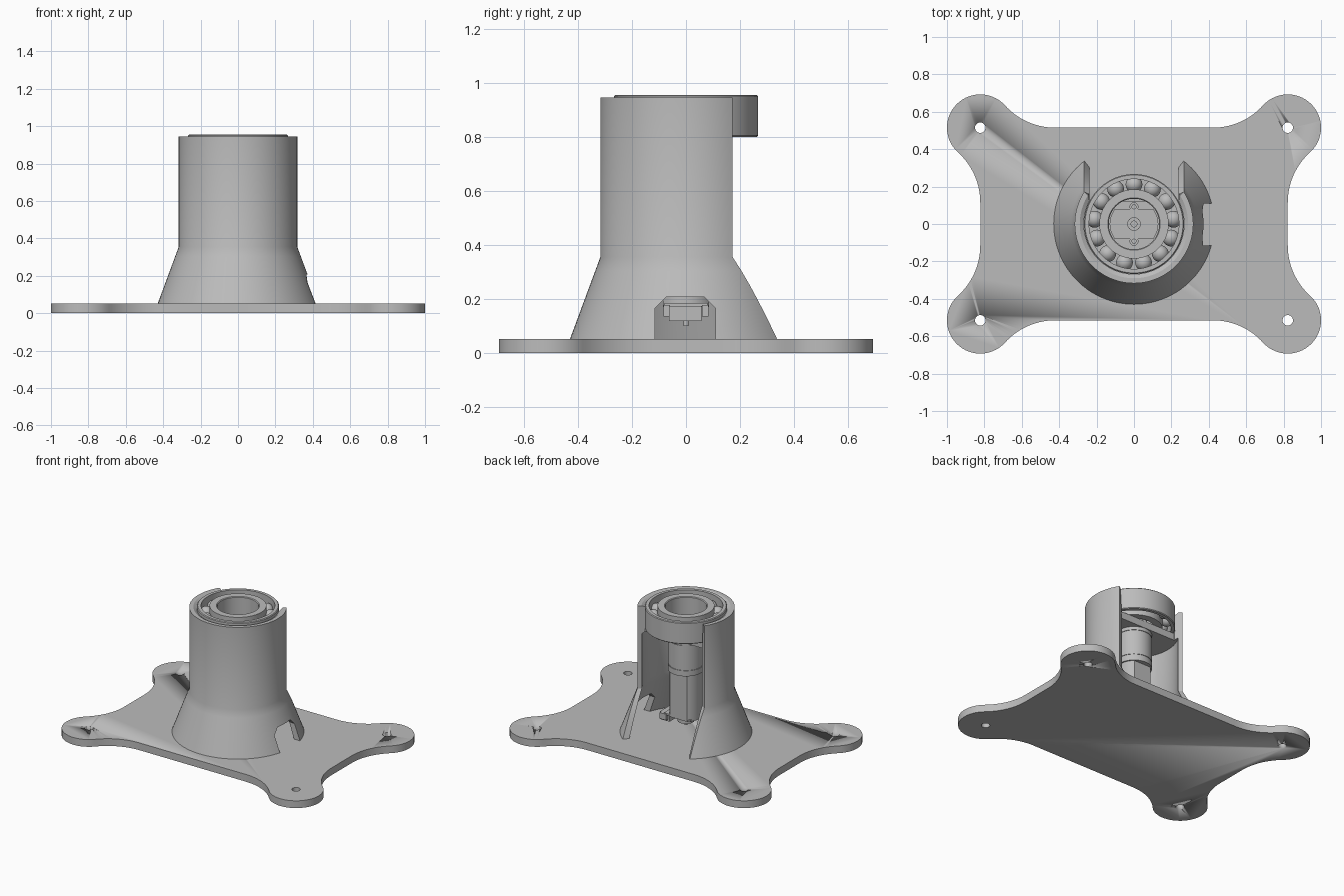
import bpy, bmesh
from math import sin, cos, acos, asin, atan2, pi, tau
from mathutils import Matrix, Vector

if "Cube" in bpy.data.objects:
    bpy.data.objects.remove(bpy.data.objects["Cube"])

grey = bpy.data.materials.new("plain grey")
grey.use_nodes = True
COLOUR = (0.5, 0.5, 0.5, 1)
grey.diffuse_color = COLOUR
grey.node_tree.nodes["Principled BSDF"].inputs["Base Color"].default_value = COLOUR


def finish(name, bm, smooth=True):
    bmesh.ops.recalc_face_normals(bm, faces=bm.faces)
    mesh = bpy.data.meshes.new(name)
    bm.to_mesh(mesh)
    bm.free()
    mesh.materials.append(grey)
    ob = bpy.data.objects.new(name, mesh)
    bpy.context.collection.objects.link(ob)
    if smooth:
        select(ob)
        bpy.ops.object.shade_smooth_by_angle(angle=0.5)
    return ob


def select(ob):
    bpy.ops.object.select_all(action='DESELECT')
    ob.select_set(True)
    bpy.context.view_layer.objects.active = ob


def prism(name, points, vec, smooth=True):
    """Extrude a flat outline of 3D points along vec."""
    bm = bmesh.new()
    face = bm.faces.new([bm.verts.new(p) for p in points])
    new = bmesh.ops.extrude_face_region(bm, geom=[face])["geom"]
    moved = [v for v in new if isinstance(v, bmesh.types.BMVert)]
    bmesh.ops.translate(bm, verts=moved, vec=vec)
    return finish(name, bm, smooth)


def box(name, lo, hi):
    x, y, z = lo
    pts = [(x, y, z), (x, hi[1], z), (x, hi[1], hi[2]), (x, y, hi[2])]
    return prism(name, pts, (hi[0] - x, 0, 0), False)


def lathe(name, profile, segs=64, centre=(0, 0)):
    """Revolve a closed (radius, height) loop about a vertical axis."""
    bm = bmesh.new()
    rings = [[bm.verts.new((centre[0] + r * cos(tau * i / segs),
                            centre[1] + r * sin(tau * i / segs), z))
              for i in range(segs)] for r, z in profile]
    for a, b in zip(rings, rings[1:] + rings[:1]):
        for i in range(segs):
            j = (i + 1) % segs
            bm.faces.new((a[i], a[j], b[j], b[i]))
    bmesh.ops.remove_doubles(bm, verts=bm.verts, dist=1e-5)
    return finish(name, bm)


def cylinder(name, r, z0, z1, segs=48, centre=(0, 0)):
    return lathe(name, [(0, z0), (r, z0), (r, z1), (0, z1)], segs, centre)


def tube(name, r0, r1, z0, z1, segs=64, centre=(0, 0)):
    return lathe(name, [(r0, z0), (r1, z0), (r1, z1), (r0, z1)], segs, centre)


def cut(ob, cutter):
    cutter.hide_render = True
    mod = ob.modifiers.new("cut", 'BOOLEAN')
    mod.operation, mod.solver, mod.object = 'DIFFERENCE', 'EXACT', cutter
    select(ob)
    bpy.ops.object.modifier_apply(modifier=mod.name)
    bpy.data.objects.remove(cutter)


def arc(c, r, a0, a1, n):
    return [(c[0] + r * cos(a0 + (a1 - a0) * i / n),
             c[1] + r * sin(a0 + (a1 - a0) * i / n)) for i in range(n + 1)]


# Base plate: four round lobes blended into the straight edges
lx, ly, lr, run = 0.822, 0.515, 0.178, 0.4
fr = (run ** 2 - lr ** 2) / (2 * lr)
quarter = arc((lx + fr, ly - run), fr, pi, atan2(run, -fr), 14)
quarter += arc((lx, ly), lr, atan2(-run, fr), atan2(fr, -run), 28)[1:-1]
quarter += arc((lx - run, ly + fr), fr, atan2(-fr, run), -pi / 2, 14)
outline = (quarter + [(-x, y) for x, y in reversed(quarter)]
           + [(-x, -y) for x, y in quarter] + [(x, -y) for x, y in reversed(quarter)])
plate = prism("base_plate", [(x, y, 0) for x, y in outline], (0, 0, 0.052))
for sx in (-1, 1):
    for sy in (-1, 1):
        cut(plate, cylinder("hole_cutter", 0.028, -0.1, 0.2, 24, (sx * lx, sy * ly)))

# Tower: flared shell, open at the back; each level is (radius, height, slot half width)
STEPS = 6
outer = [(0.43 - 0.113 * i / STEPS, 0.05 + 0.305 * i / STEPS, 0.266) for i in range(STEPS + 1)]
inner = [(0.287 + 0.098 * i / STEPS, 0.355 - 0.305 * i / STEPS, 0.238) for i in range(STEPS + 1)]
rim = [(0.317, 0.945, 0.266), (0.29, 0.945, 0.245), (0.268, 0.93, 0.238),
       (0.268, 0.75, 0.238), (0.287, 0.75, 0.238)]
bm = bmesh.new()
N = 72
rows = []
for r, z, w in outer + rim + inner:
    a = acos(w / r)
    angles = [pi - a + (pi + 2 * a) * i / N for i in range(N + 1)]
    rows.append([bm.verts.new((r * cos(t), r * sin(t), z)) for t in angles])
for a, b in zip(rows, rows[1:] + rows[:1]):
    for i in range(N):
        bm.faces.new((a[i], a[i + 1], b[i + 1], b[i]))
# End faces join matching outer and inner levels
M = len(outer)
for k in (0, N):
    col = [row[k] for row in rows]
    for i in range(M - 1):
        bm.faces.new((col[i], col[i + 1], col[-2 - i], col[-1 - i]))
    bm.faces.new(col[M - 1:-M + 1])
tower = finish("tower", bm)

# Cable opening in the side of the flare
opening = [(-0.115, 0.0), (0.11, 0.0), (0.11, 0.165), (0.068, 0.207), (-0.072, 0.207), (-0.115, 0.165)]
opening = [(y, max(z, 0.03)) for y, z in opening]
cut(tower, prism("opening_cutter", [(0.2, y, z) for y, z in opening], (0.4, 0, 0), False))

# Motor shelf under the bearing
sa = asin(0.12 / 0.275)
prism("motor_shelf", [(x, y, 0.75) for x, y in arc((0, 0), 0.275, pi - sa, tau + sa, 60)], (0, 0, 0.05))

# Ball bearing
lathe("bearing_outer_race", [(0.24, 0.80), (0.262, 0.80), (0.267, 0.805), (0.267, 0.95),
                             (0.262, 0.955), (0.24, 0.955)], 80)
lathe("bearing_inner_race", [(0.135, 0.80), (0.185, 0.80), (0.185, 0.955), (0.14, 0.955), (0.135, 0.95)], 80)
BALLS = 13
bm = bmesh.new()
for i in range(BALLS):
    t = pi / 2 + tau * i / BALLS
    pos = Matrix.Translation(Vector((0.212 * cos(t), 0.212 * sin(t), 0.878)))
    bmesh.ops.create_uvsphere(bm, u_segments=20, v_segments=12, radius=0.045, matrix=pos)
finish("bearing_balls", bm)

# Gear motor: gearbox with grooves, then a body with flat sides
groove = [(0, 0.50), (0.117, 0.50)]
for z in (0.54, 0.72):
    groove += [(0.117, z), (0.113, z), (0.113, z + 0.006), (0.117, z + 0.006)]
lathe("gearbox", groove + [(0.117, 0.803), (0, 0.803)])
flat = asin(0.085 / 0.108)
body = arc((0, 0), 0.108, -flat, flat, 16) + arc((0, 0), 0.108, pi - flat, pi + flat, 16)
prism("motor_body", [(x, y, 0.17) for x, y in body], (0, 0, 0.335))
cylinder("motor_end_cap", 0.055, 0.13, 0.175, 32)
cylinder("motor_rear_pin", 0.01, 0.10, 0.135, 12)

# Gearbox face: raised flat band, shaft and screws
face = asin(0.08 / 0.13)
band = arc((0, 0), 0.13, -face, face, 12) + arc((0, 0), 0.13, pi - face, pi + face, 12)
prism("gearbox_face", [(x, y, 0.80) for x, y in band], (0, 0, 0.012))
tube("output_shaft", 0.016, 0.036, 0.80, 0.83, 32)
for i in range(4):
    spot = (0.092 * cos(i * pi / 2), 0.092 * sin(i * pi / 2))
    tube("face_screw", 0.011, 0.024, 0.80, 0.818, 20, spot)

# Cable connector facing the opening
box("connector_board", (-0.09, -0.08, 0.172), (0.12, 0.08, 0.184))
box("connector_housing", (0.09, -0.063, 0.118), (0.165, 0.058, 0.174))
for side in (-1, 1):
    y = side * 0.072
    box("connector_wing", (0.10, y - 0.012, 0.135), (0.15, y + 0.012, 0.178))
for i in range(6):
    y = -0.043 + i * 0.0165
    box("connector_pin", (0.164, y - 0.004, 0.146), (0.17, y + 0.004, 0.154))
